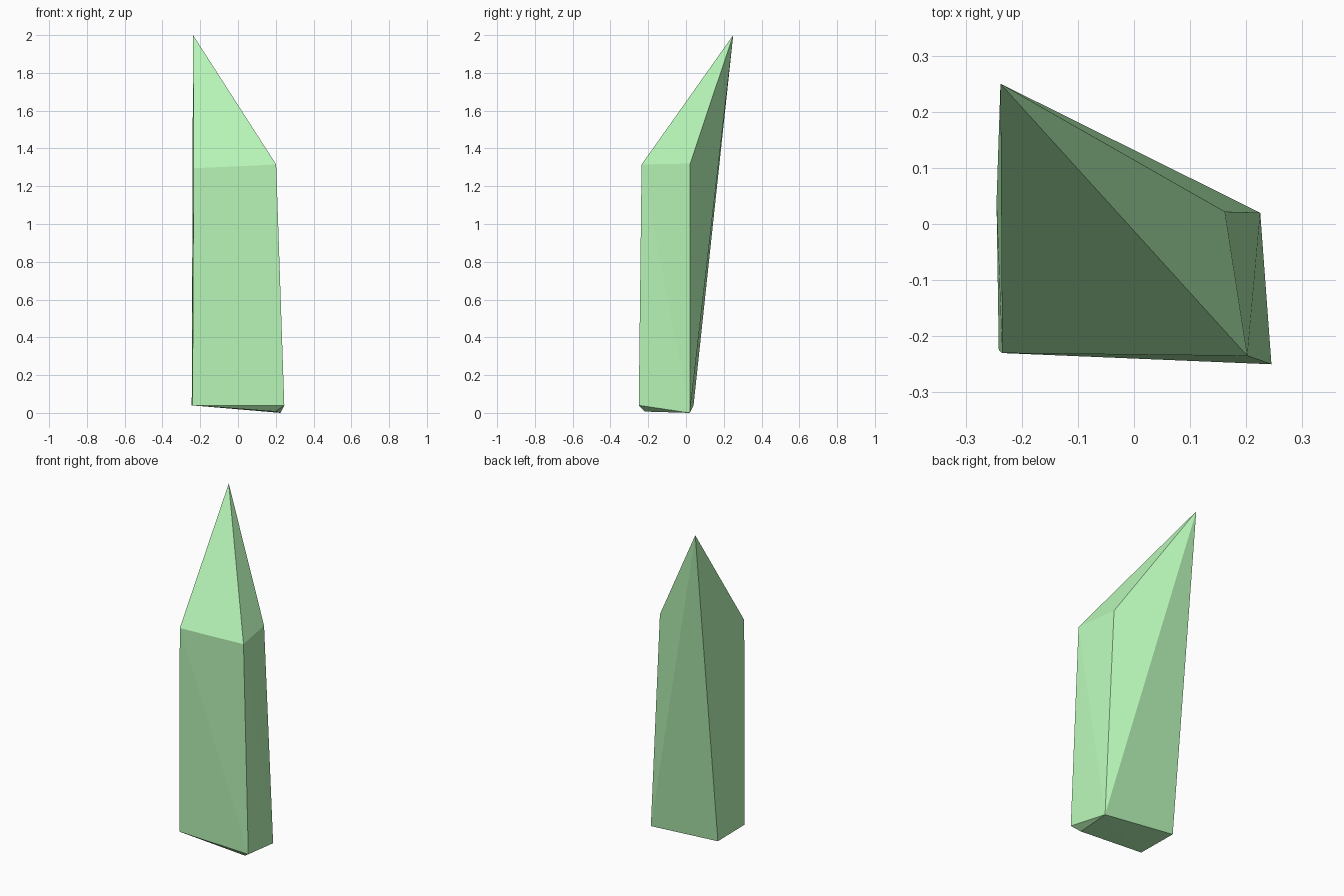
import bpy, bmesh

if "Cube" in bpy.data.objects:
    bpy.data.objects.remove(bpy.data.objects["Cube"])

# Crystal corners: tilted base, shoulder ring, offset tip
base = [(0.245, -0.25, 0.04), (0.20, -0.217, 0.007), (0.225, 0.02, 0.0),
        (-0.245, 0.04, 0.04), (-0.241, -0.225, 0.04)]
shoulder = [(0.202, -0.235, 1.315), (0.162, 0.022, 1.32), (-0.235, -0.23, 1.295)]
tip = [(-0.238, 0.25, 2.0)]

# Wrap the corners in a faceted convex shell
bm = bmesh.new()
for co in base + shoulder + tip:
    bm.verts.new(co)
bmesh.ops.convex_hull(bm, input=bm.verts[:])
bmesh.ops.recalc_face_normals(bm, faces=bm.faces[:])

mesh = bpy.data.meshes.new("crystal_shard")
bm.to_mesh(mesh)
bm.free()

# Pale green crystal
mat = bpy.data.materials.new("pale_green")
mat.diffuse_color = (0.47, 0.91, 0.47, 1.0)
mat.use_nodes = True
mat.node_tree.nodes["Principled BSDF"].inputs["Base Color"].default_value = mat.diffuse_color
mesh.materials.append(mat)
shard = bpy.data.objects.new("crystal_shard", mesh)
bpy.context.collection.objects.link(shard)
